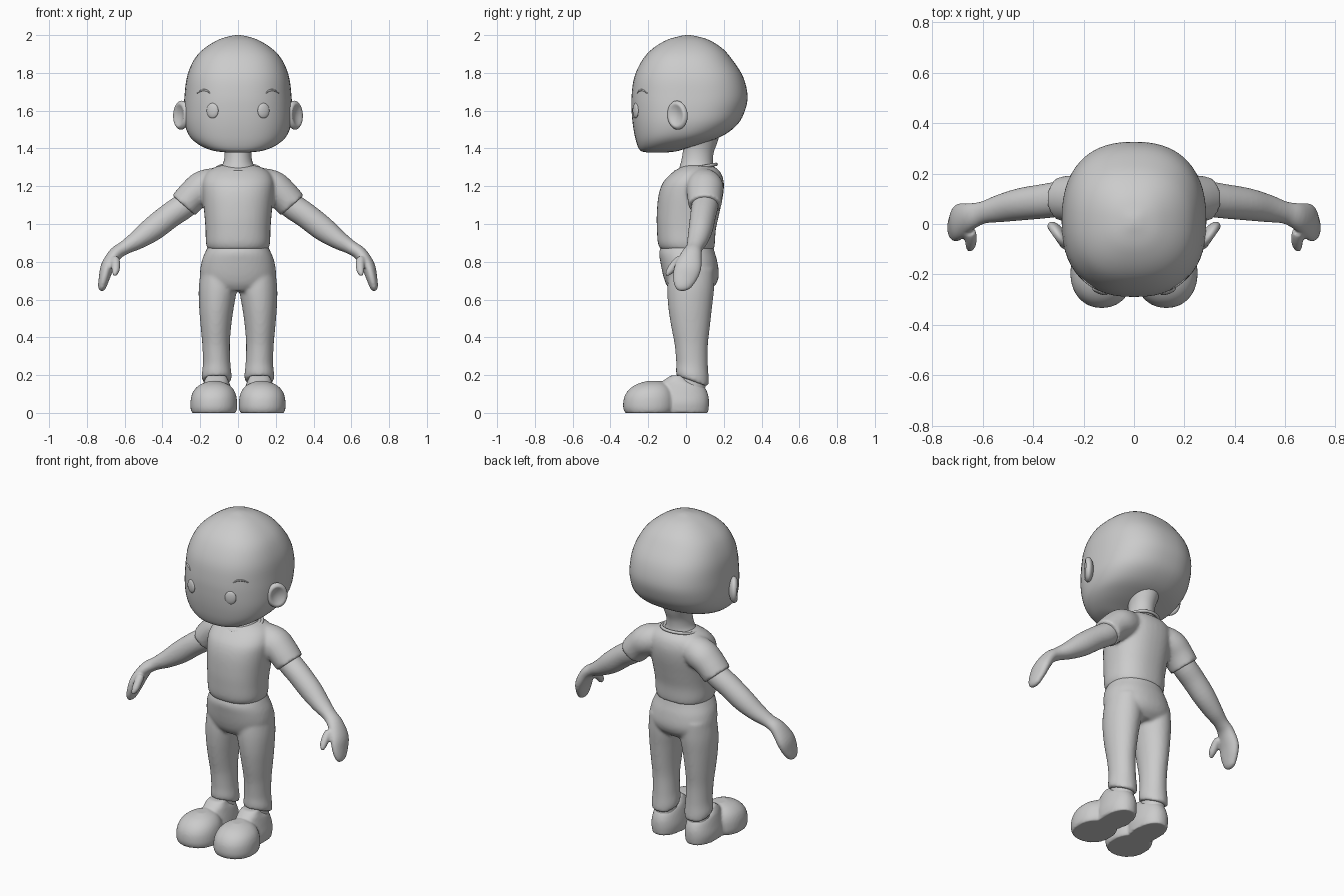
import bpy, bmesh, math
from mathutils import Vector, Matrix
from mathutils.bvhtree import BVHTree

if "Cube" in bpy.data.objects:
    bpy.data.objects.remove(bpy.data.objects["Cube"])

GREY = bpy.data.materials.new("plain_grey")
GREY.diffuse_color = (0.6, 0.6, 0.6, 1)
GREY.use_nodes = True
GREY.node_tree.nodes["Principled BSDF"].inputs["Base Color"].default_value = GREY.diffuse_color


def spline(keys, steps):
    """Smoothly interpolate a list of equal-length tuples."""
    out = []
    for i in range(len(keys) - 1):
        p0, p1, p2, p3 = (keys[max(0, min(len(keys) - 1, i + d))] for d in (-1, 0, 1, 2))
        for s in range(steps):
            t = s / steps
            out.append([0.5 * (2 * b + (c - a) * t + (2 * a - 5 * b + 4 * c - d) * t * t
                               + (3 * b - a - 3 * c + d) * t ** 3)
                        for a, b, c, d in zip(p0, p1, p2, p3)])
    return out + [list(keys[-1])]


def loft(bm, keys, level=True, side=1, power=2.0, n=40, steps=4):
    """Closed tube through (x, y, z, radius_u, radius_v) keys; level rings lie flat."""
    ks = spline(keys, steps)
    rings = []
    for i, (x, y, z, ru, rv) in enumerate(ks):
        c, u, v = Vector((x, y, z)), Vector((1, 0, 0)), Vector((0, 1, 0))
        if not level:
            t = (Vector(ks[min(i + 1, len(ks) - 1)][:3]) - Vector(ks[max(i - 1, 0)][:3])).normalized()
            ref = Vector((0, 1, 0)) if abs(t.y) < 0.8 else Vector((0, 0, 1))
            u = ref.cross(t).normalized()
            v = t.cross(u)
        ring = []
        for k in range(n):
            a = 2 * math.pi * k / n
            ca, sa = math.cos(a), math.sin(a)
            p = c + u * max(ru, 0.002) * math.copysign(abs(ca) ** (2 / power), ca) \
                  + v * max(rv, 0.002) * math.copysign(abs(sa) ** (2 / power), sa)
            ring.append(bm.verts.new((p.x * side, p.y, p.z)))
        rings.append(ring)
    for r, q in zip(rings, rings[1:]):
        for k in range(n):
            bm.faces.new((r[k], r[(k + 1) % n], q[(k + 1) % n], q[k]))
    bm.faces.new(rings[0][::-1])
    bm.faces.new(rings[-1])


def body(rows):
    """Rows of (z, half width, front y, back y) to loft keys."""
    return [(0, (f + b) / 2, z, w, (b - f) / 2) for z, w, f, b in rows]


def finish(bm, name, voxel=0, smooth=4):
    bmesh.ops.recalc_face_normals(bm, faces=bm.faces)
    me = bpy.data.meshes.new(name)
    for f in bm.faces:
        f.smooth = True
    bm.to_mesh(me)
    bm.free()
    me.materials.append(GREY)
    ob = bpy.data.objects.new(name, me)
    bpy.context.collection.objects.link(ob)
    if voxel:
        m = ob.modifiers.new("blend", 'REMESH')
        m.mode, m.voxel_size, m.use_smooth_shade = 'VOXEL', voxel, True
        m = ob.modifiers.new("relax", 'SMOOTH')
        m.factor, m.iterations = 0.5, smooth
    return ob


# Head
bm = bmesh.new()
loft(bm, body([(1.378, .05, -.20, -.11), (1.385, .115, -.235, -.05), (1.40, .168, -.25, 0),
               (1.43, .222, -.262, .1), (1.47, .26, -.272, .2), (1.53, .282, -.282, .275),
               (1.60, .287, -.288, .312), (1.68, .283, -.288, .326), (1.78, .27, -.273, .302),
               (1.87, .233, -.23, .245), (1.93, .178, -.175, .192), (1.975, .105, -.10, .12),
               (1.995, .04, -.03, .05), (2.0, .008, 0, .02)]), power=2.4, n=56)
bmesh.ops.recalc_face_normals(bm, faces=bm.faces)
skin = BVHTree.FromBMesh(bm)
finish(bm, "head")


def face_point(x, z):
    hit, normal, _, _ = skin.ray_cast(Vector((x, -1, z)), Vector((0, 1, 0)))
    return hit, normal


# Eyes, brows and ears
for side, label in ((1, "left"), (-1, "right")):
    hit, normal = face_point(0.135 * side, 1.6)
    turn = Matrix.Rotation(math.atan2(normal.x, -normal.y), 4, 'Z')
    bm = bmesh.new()
    bmesh.ops.create_uvsphere(bm, u_segments=24, v_segments=16, radius=1,
                              matrix=Matrix.Translation(hit) @ turn @ Matrix.Diagonal((.033, .012, .04, 1)))
    finish(bm, label + "_eye")

    bm = bmesh.new()
    arc = []
    for x, z, r in ((.148, 1.692, .002), (.165, 1.706, .005), (.19, 1.708, .005), (.216, 1.692, .002)):
        p = face_point(x, z)[0]
        arc.append((p.x, p.y, p.z, r, r))
    loft(bm, arc, level=False, side=side, n=8)
    finish(bm, label + "_brow")

    bm = bmesh.new()
    bmesh.ops.create_uvsphere(bm, u_segments=32, v_segments=24, radius=1)
    place = Matrix.Translation((.300, -.045, 1.576)) @ Matrix.Rotation(math.radians(-35), 4, 'Z') \
        @ Matrix.Rotation(math.radians(8), 4, 'X')
    for v in bm.verts:
        r2 = v.co.y ** 2 + v.co.z ** 2
        x = v.co.x * .03
        if v.co.x > 0 and r2 < .6:      # hollow of the ear
            x -= .026 * (1 - r2 / .6)
        p = place @ Vector((x, v.co.y * .062, v.co.z * .077))
        v.co = (p.x * side, p.y, p.z)
    finish(bm, label + "_ear")

# Neck
bm = bmesh.new()
loft(bm, [(0, .055, 1.24, .11, .10), (0, .055, 1.29, .095, .092), (0, .058, 1.33, .076, .084),
          (0, .065, 1.38, .071, .082), (0, .075, 1.43, .08, .09), (0, .08, 1.48, .10, .10)])
finish(bm, "neck")

# Shirt with sleeves
bm = bmesh.new()
loft(bm, body([(.865, .160, -.135, .148), (.90, .170, -.149, .153), (.97, .172, -.154, .158),
               (1.05, .178, -.155, .175), (1.15, .188, -.146, .196), (1.22, .190, -.122, .2),
               (1.27, .168, -.075, .185), (1.30, .125, -.03, .155), (1.312, .08, .0, .12)]), power=2.3)
for side in (1, -1):
    loft(bm, [(.10, .09, 1.215, .085, .085), (.18, .1, 1.195, .09, .098),
              (.235, .1, 1.155, .084, .094), (.287, .1, 1.098, .081, .088)], level=False, side=side)
finish(bm, "shirt", .01, 5)

# Collar
bm = bmesh.new()
collar = [(.108 * math.cos(a), .052 + .108 * math.sin(a), 1.296 + .02 * math.sin(a))
          for a in (2 * math.pi * k / 40 for k in range(40))]
rings = []
for x, y, z in collar:
    out = Vector((x, y - .052, 0)).normalized()
    rings.append([bm.verts.new(Vector((x, y, z)) + out * .009 * math.cos(t) + Vector((0, 0, .009 * math.sin(t))))
                  for t in (2 * math.pi * j / 8 for j in range(8))])
for i in range(40):
    for j in range(8):
        r, q = rings[i], rings[(i + 1) % 40]
        bm.faces.new((r[j], r[(j + 1) % 8], q[(j + 1) % 8], q[j]))
finish(bm, "collar")

# Trousers
bm = bmesh.new()
loft(bm, body([(.90, .150, -.125, .14), (.85, .174, -.142, .152), (.80, .193, -.136, .166),
               (.73, .201, -.122, .174), (.68, .18, -.105, .158), (.645, .12, -.08, .12)]), power=2.2)
for side in (1, -1):
    loft(bm, [(.105, .03, .76, .092, .12), (.107, .025, .66, .101, .124), (.114, .022, .56, .092, .116),
              (.117, .024, .46, .081, .103), (.116, .028, .36, .073, .088), (.113, .032, .26, .073, .084),
              (.113, .034, .20, .079, .087), (.113, .034, .168, .076, .085)], side=side)
for v in bm.verts:                      # hem slopes down to the back
    if v.co.z < .3:
        v.co.z -= (v.co.y - .034) * .35 * (.3 - v.co.z) / .13
finish(bm, "trousers", .01, 5)

# Arms with mitten hands, ankles and shoes
for side, label in ((1, "left"), (-1, "right")):
    bm = bmesh.new()
    loft(bm, [(.20, .1, 1.17, .062, .066), (.28, .1, 1.1, .068, .07), (.36, .09, 1.045, .067, .068),
              (.45, .078, .975, .065, .064), (.53, .062, .917, .051, .055), (.60, .045, .875, .037, .044),
              (.65, .03, .84, .036, .054), (.69, .012, .775, .036, .07), (.708, -.008, .715, .029, .064),
              (.72, -.02, .665, .021, .042), (.722, -.022, .645, .008, .016)], level=False, side=side)
    loft(bm, [(.66, .01, .84, .024, .028), (.648, -.045, .80, .024, .024), (.648, -.083, .755, .021, .021),
              (.655, -.104, .728, .009, .009)], level=False, side=side, n=20)
    finish(bm, label + "_arm", .007, 4)

    bm = bmesh.new()
    loft(bm, [(.113, .03, .08, .062, .07), (.113, .03, .15, .062, .072), (.113, .03, .24, .06, .068)], side=side)
    finish(bm, label + "_ankle")

    bm = bmesh.new()
    loft(bm, [(.128, -.195, .0, .117, .128), (.128, -.195, .03, .124, .138), (.128, -.193, .08, .121, .135),
              (.127, -.188, .12, .106, .117), (.125, -.18, .15, .075, .085), (.124, -.17, .168, .03, .04)],
         side=side, power=2.15)
    loft(bm, [(.115, -.02, .0, .084, .137), (.115, -.02, .05, .09, .142), (.114, -.02, .1, .083, .136),
              (.114, -.025, .145, .073, .115), (.114, -.045, .17, .064, .075), (.114, -.045, .198, .05, .035)],
         side=side, power=2.15)
    finish(bm, label + "_shoe", .008, 3)
